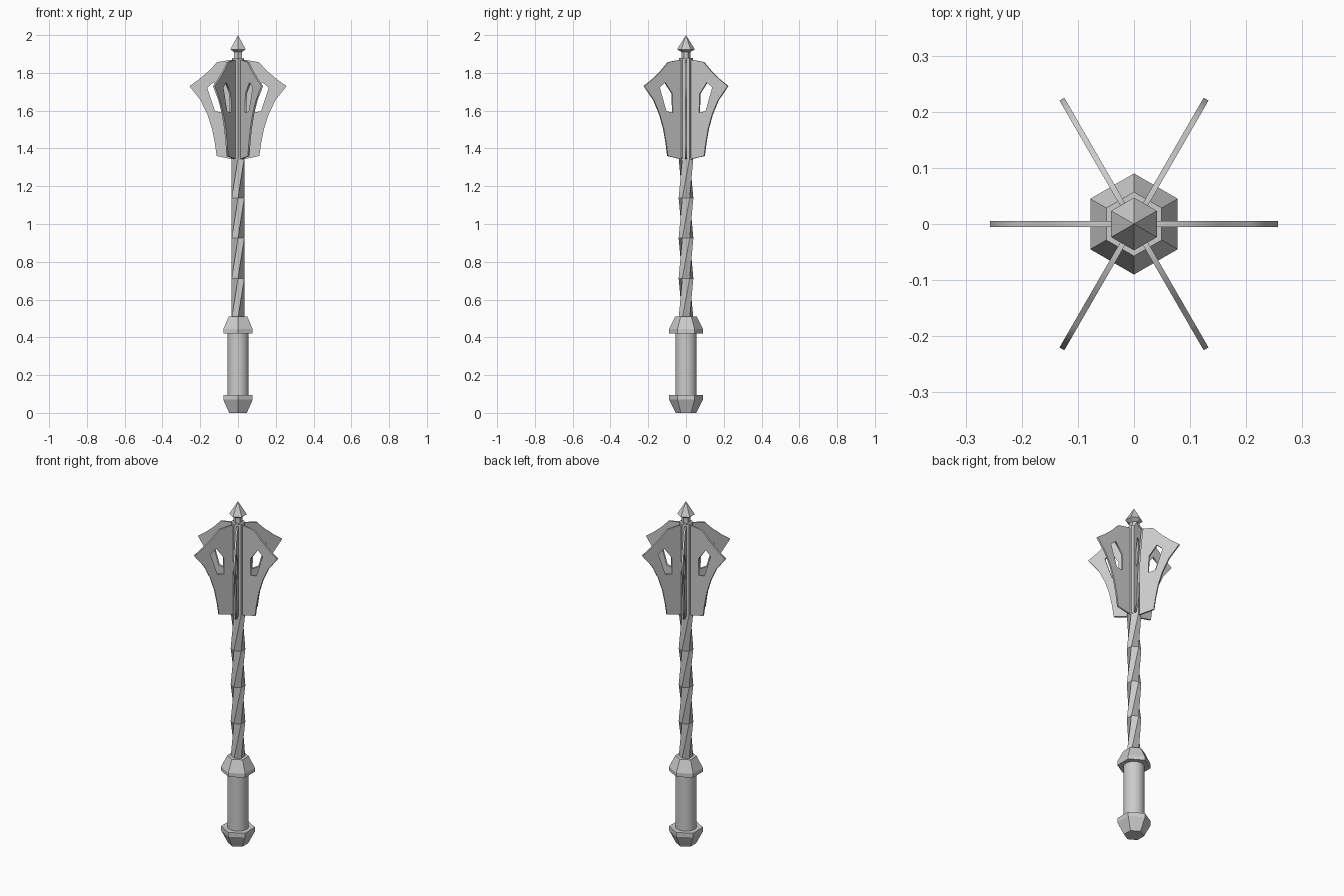
import bpy, bmesh, math

if "Cube" in bpy.data.objects:
    bpy.data.objects.remove(bpy.data.objects["Cube"])


def lathe(name, profile, sides=6, twist=0.0, smooth=False):
    """Stack regular polygon rings from (radius, z) pairs, each ring turned by twist."""
    bm = bmesh.new()
    rings = []
    for k, (r, z) in enumerate(profile):
        if r == 0:
            rings.append([bm.verts.new((0, 0, z))])
            continue
        a0 = math.pi / 2 + k * twist
        rings.append([bm.verts.new((r * math.cos(a0 + i * math.tau / sides),
                                    r * math.sin(a0 + i * math.tau / sides), z))
                      for i in range(sides)])
    for a, b in zip(rings, rings[1:]):
        for i in range(sides):
            j = (i + 1) % sides
            if len(b) == 1:
                bm.faces.new((a[i], a[j], b[0]))
            else:
                bm.faces.new((a[i], a[j], b[j], b[i]))
    for ring in (rings[0], rings[-1]):
        if len(ring) > 1:
            bm.faces.new(ring)
    bmesh.ops.recalc_face_normals(bm, faces=bm.faces)
    me = bpy.data.meshes.new(name)
    bm.to_mesh(me)
    bm.free()
    ob = bpy.data.objects.new(name, me)
    bpy.context.collection.objects.link(ob)
    if smooth:
        bpy.ops.object.select_all(action='DESELECT')
        ob.select_set(True)
        bpy.context.view_layer.objects.active = ob
        bpy.ops.object.shade_smooth_by_angle(angle=math.radians(30))
    return ob


# Handle: hexagonal pommel, round grip, hexagonal collar
lathe("pommel", [(0.054, 0), (0.09, 0.07), (0.09, 0.095)])
lathe("grip", [(0.056, 0.08), (0.056, 0.43)], sides=32, smooth=True)
lathe("collar", [(0.09, 0.42), (0.09, 0.443), (0.057, 0.51)])

# Shaft: each segment turns by one hexagon side
z0, z1, n = 0.50, 1.35, 4
lathe("twisted_shaft", [(0.039, z0 + (z1 - z0) * k / n) for k in range(n + 1)],
      twist=math.radians(60))

# Head core with cap, and pointed finial
lathe("head_core", [(0.038, 1.34), (0.038, 1.88)])
lathe("finial", [(0.023, 1.87), (0.023, 1.91), (0.047, 1.925), (0, 2.0)])

# Flanges: pierced flat plates around the core
outline = [(0.02, 1.345), (0.04, 1.345), (0.113, 1.36), (0.123, 1.43), (0.138, 1.505),
           (0.162, 1.58), (0.198, 1.655), (0.257, 1.73), (0.208, 1.765),
           (0.155, 1.81), (0.11, 1.857), (0.05, 1.867), (0.02, 1.867)]
window = [(0.163, 1.722), (0.13, 1.75), (0.086, 1.69), (0.083, 1.59), (0.122, 1.597)]

curve = bpy.data.curves.new("flange", 'CURVE')
curve.dimensions = '2D'
curve.fill_mode = 'BOTH'
curve.extrude = 0.005
for pts in (outline, window):
    sp = curve.splines.new('POLY')
    sp.points.add(len(pts) - 1)
    for p, (x, z) in zip(sp.points, pts):
        p.co = (x, z, 0, 1)
    sp.use_cyclic_u = True

bpy.ops.object.select_all(action='DESELECT')
for i in range(6):
    ob = bpy.data.objects.new(f"flange_{i + 1}", curve.copy())
    ob.rotation_euler = (math.pi / 2, 0, i * math.pi / 3)
    bpy.context.collection.objects.link(ob)
    ob.select_set(True)
    bpy.context.view_layer.objects.active = ob
bpy.ops.object.convert(target='MESH')
bpy.data.curves.remove(curve)
